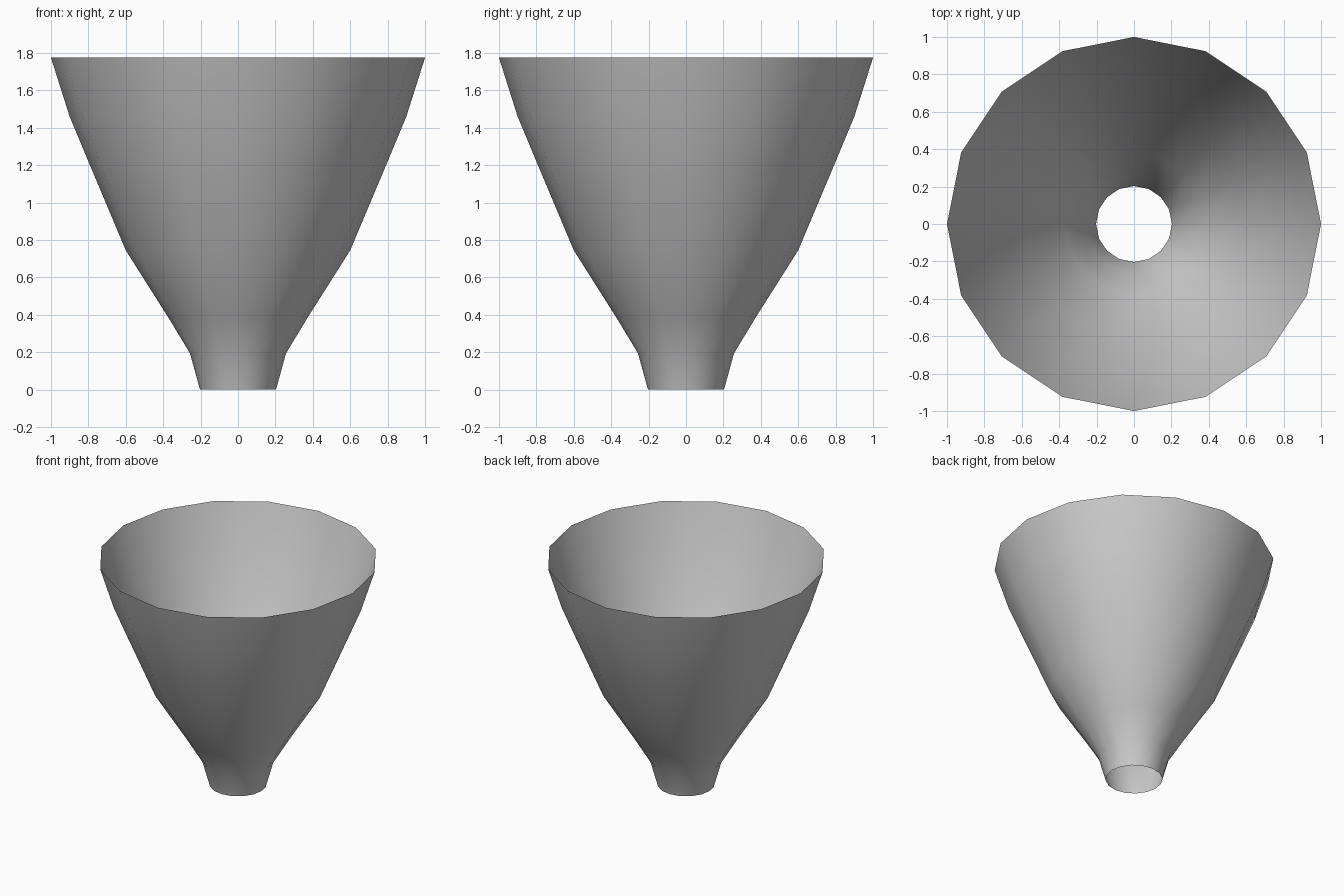
import bpy, bmesh, math

if "Cube" in bpy.data.objects:
    bpy.data.objects.remove(bpy.data.objects["Cube"])

SIDES = 16
# radius, height from the spout up to the rim
PROFILE = [(0.203, 0.0), (0.257, 0.195), (0.375, 0.39), (0.60, 0.745),
           (0.80, 1.22), (0.90, 1.46), (1.0, 1.775)]

# Open, single-walled funnel: lathed rings bridged with quads
bm = bmesh.new()
rings = []
for r, z in PROFILE:
    rings.append([bm.verts.new((r * math.cos(math.tau * i / SIDES),
                                r * math.sin(math.tau * i / SIDES), z))
                  for i in range(SIDES)])
for low, high in zip(rings, rings[1:]):
    for i in range(SIDES):
        j = (i + 1) % SIDES
        face = bm.faces.new((low[i], low[j], high[j], high[i]))
        face.smooth = True

mesh = bpy.data.meshes.new("funnel")
bm.to_mesh(mesh)
bm.free()
funnel = bpy.data.objects.new("funnel", mesh)
bpy.context.collection.objects.link(funnel)
